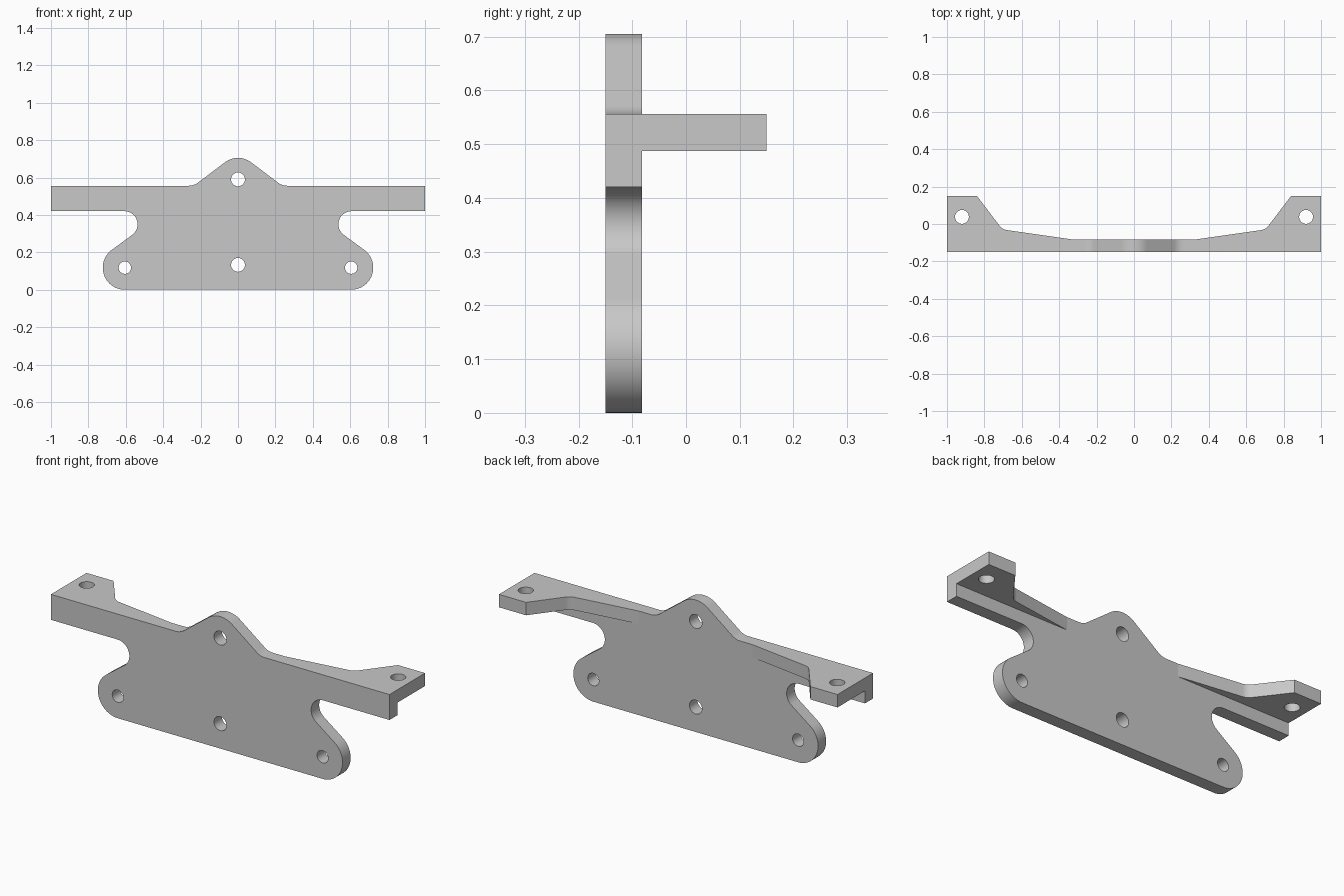
import bpy, bmesh
from math import sin, cos, radians, ceil
from mathutils import Vector

cube = bpy.data.objects.get("Cube")
if cube:
    bpy.data.objects.remove(cube, do_unlink=True)

grey = bpy.data.materials.new("plain grey")
grey.use_nodes = True
colour = (0.58, 0.58, 0.58, 1)
grey.diffuse_color = colour
grey.node_tree.nodes["Principled BSDF"].inputs["Base Color"].default_value = colour


def arc(cx, cy, r, start, end):
    """Points along an arc, in steps of at most five degrees."""
    n = ceil(abs(end - start) / 5)
    angles = [radians(start + (end - start) * i / n) for i in range(n + 1)]
    return [(cx + r * cos(a), cy + r * sin(a)) for a in angles]


def prism(name, outline, low, high, upright):
    """Extrude an outline along y (upright) or along z (lying flat)."""
    def place(p, d):
        return Vector((p[0], d, p[1])) if upright else Vector((p[0], p[1], d))
    bm = bmesh.new()
    base = bm.faces.new([bm.verts.new(place(p, low)) for p in outline])
    new = bmesh.ops.extrude_face_region(bm, geom=[base])["geom"]
    move = place((0, 0), high - low)
    bmesh.ops.translate(bm, vec=move, verts=[v for v in new if isinstance(v, bmesh.types.BMVert)])
    bmesh.ops.recalc_face_normals(bm, faces=bm.faces)
    mesh = bpy.data.meshes.new(name)
    bm.to_mesh(mesh)
    bm.free()
    mesh.materials.append(grey)
    obj = bpy.data.objects.new(name, mesh)
    bpy.context.collection.objects.link(obj)
    return obj


def combine(target, tool, operation):
    """Apply a boolean and discard the tool."""
    mod = target.modifiers.new("combine", "BOOLEAN")
    mod.operation, mod.solver, mod.object = operation, "EXACT", tool
    bpy.context.view_layer.objects.active = target
    bpy.ops.object.modifier_apply(modifier=mod.name)
    bpy.data.objects.remove(tool, do_unlink=True)


FRONT, BACK, TOP = -0.15, -0.082, 0.556

# Upright plate: bottom lobe, notch, arm, then the rounded peak
half = arc(0.605, 0.118, 0.118, -90, 54)
half += arc(0.607, 0.35, 0.07, 234, 90)
half += [(1, 0.42), (1, TOP)]
half += arc(0.263, TOP + 0.08, 0.08, 270, 233)
half += arc(0, 0.59, 0.115, 53, 90)
mirrored = [(-x, z) for x, z in reversed(half[:-1])]
bracket = prism("bracket", half + mirrored, FRONT, BACK, True)

# Shelf on each arm, tapering into the back of the plate
shelf = [(0.3, -0.12), (1, -0.12), (1, 0.15), (0.84, 0.15)]
shelf += arc(0.671, 0.027, 0.06, -37, -82)
shelf += [(0.3, -0.087)]
for side in (1, -1):
    outline = [(side * x, y) for x, y in shelf]
    combine(bracket, prism("shelf", outline, 0.487, TOP, False), "UNION")

# Bolt holes through the plate
for x, z, r in ((0, 0.59, 0.037), (0, 0.133, 0.037), (0.605, 0.118, 0.033), (-0.605, 0.118, 0.033)):
    combine(bracket, prism("hole", arc(x, z, r, 0, 360)[:-1], -0.3, 0, True), "DIFFERENCE")

# Bolt holes through the shelves
for x in (0.92, -0.92):
    combine(bracket, prism("hole", arc(x, 0.038, 0.037, 0, 360)[:-1], 0.3, 0.7, False), "DIFFERENCE")

# Smooth the curved walls, keep every edge crisp
bpy.ops.object.select_all(action="DESELECT")
bracket.select_set(True)
bpy.context.view_layer.objects.active = bracket
bpy.ops.object.shade_smooth_by_angle(angle=radians(7))
